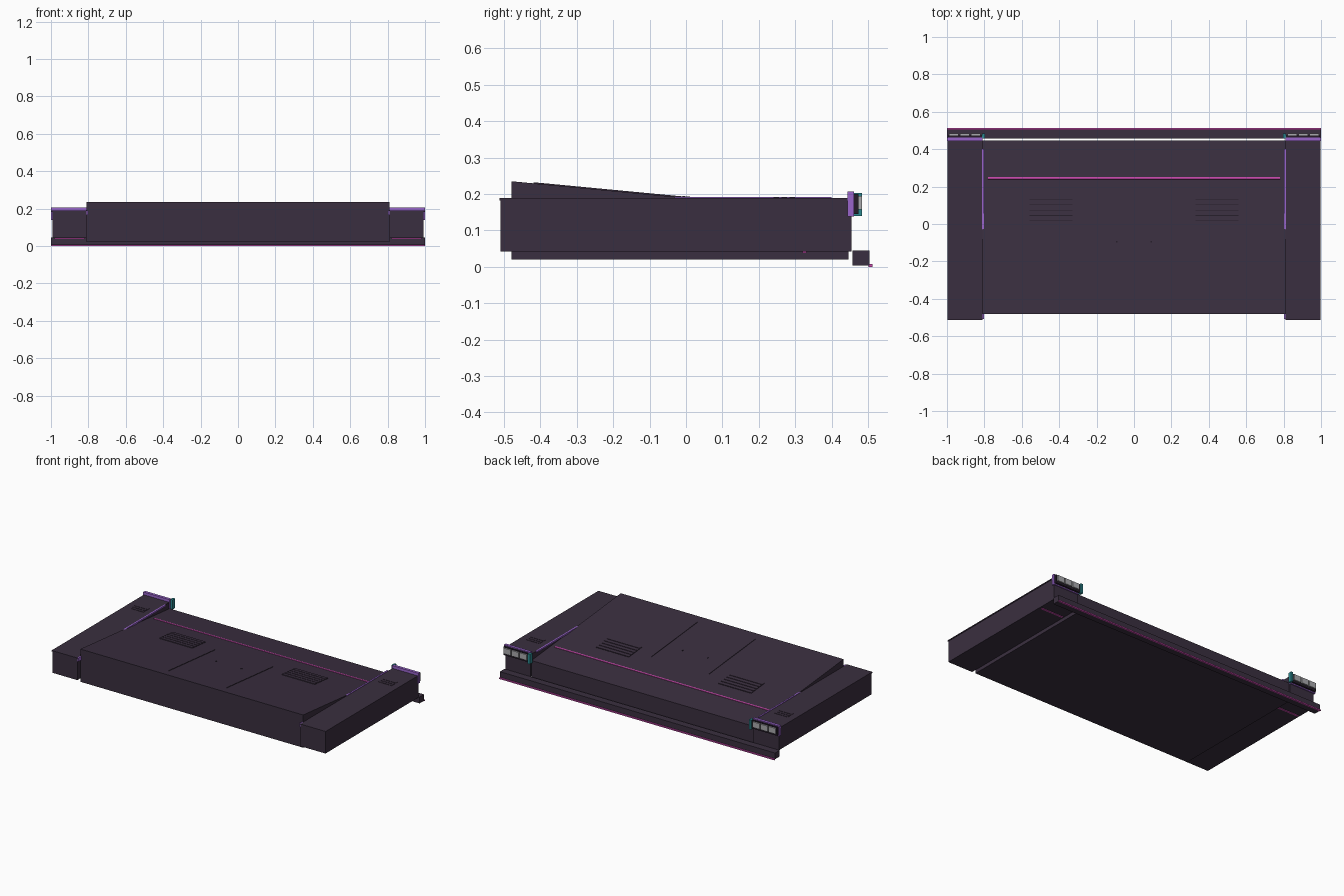
import bpy, bmesh, math
from mathutils import Matrix, Vector

cube = bpy.data.objects.get("Cube")
if cube:
    bpy.data.objects.remove(cube, do_unlink=True)


def material(name, rgb):
    m = bpy.data.materials.new(name)
    m.use_nodes = True
    m.diffuse_color = (*rgb, 1)
    m.node_tree.nodes["Principled BSDF"].inputs["Base Color"].default_value = (*rgb, 1)
    return m


PLUM = material("dark plum", (0.042, 0.028, 0.05))
SHADOW = material("vent shadow", (0.018, 0.012, 0.022))
PURPLE = material("purple trim", (0.32, 0.13, 0.6))
PINK = material("magenta line", (0.6, 0.07, 0.43))
TEAL = material("teal marker", (0.025, 0.25, 0.28))
LENS = material("grey lens", (0.4, 0.4, 0.42))


def finish(name, bm, mat):
    bmesh.ops.recalc_face_normals(bm, faces=bm.faces)
    mesh = bpy.data.meshes.new(name)
    bm.to_mesh(mesh)
    bm.free()
    mesh.materials.append(mat)
    obj = bpy.data.objects.new(name, mesh)
    bpy.context.collection.objects.link(obj)
    return obj


def box(name, mat, x, y, z, rot=None):
    """Box from (min, max) spans, optionally turned about its centre."""
    spans = (x, y, z)
    centre = Vector([(a + b) / 2 for a, b in spans])
    size = Vector([abs(b - a) for a, b in spans])
    bm = bmesh.new()
    bmesh.ops.create_cube(bm, size=1)
    bm.transform(Matrix.Translation(centre) @ (rot or Matrix()) @ Matrix.Diagonal((*size, 1)))
    return finish(name, bm, mat)


def pair(name, mat, x, y, z, maker=box):
    """Same part on both sides of the model."""
    maker("left_" + name, mat, x, y, z)
    maker("right_" + name, mat, (-x[1], -x[0]), y, z)


# Sloping centre deck
FRONT, BACK, HIGH, LOW = -0.48, 0.447, 0.235, 0.147
SLOPE = (LOW - HIGH) / (BACK - FRONT)
TILT = Matrix.Rotation(math.atan(SLOPE), 4, "X")


def deck_z(y):
    return HIGH + SLOPE * (y - FRONT)


def on_deck(name, mat, x, y, z):
    """Thin plate lying on the deck; z is the height span above its surface."""
    base = deck_z(sum(y) / 2)
    return box(name, mat, x, y, (base + z[0], base + z[1]), TILT)


bm = bmesh.new()
side = [(FRONT, 0.02), (BACK, 0.02), (BACK, LOW), (FRONT, HIGH)]
face = bm.faces.new([bm.verts.new((-0.81, y, z)) for y, z in side])
new = bmesh.ops.extrude_face_region(bm, geom=[face])["geom"]
bmesh.ops.translate(bm, vec=(1.62, 0, 0), verts=[v for v in new if isinstance(v, bmesh.types.BMVert)])
finish("centre_deck", bm, PLUM)

on_deck("deck_line", PINK, (-0.78, 0.78), (0.239, 0.25), (-0.002, 0.003))
pair("deck_seam", PLUM, (0.208, 0.212), (-0.42, 0.06), (-0.002, 0.003), on_deck)
pair("deck_bolt", SHADOW, (0.088, 0.096), (-0.098, -0.09), (-0.002, 0.003), on_deck)

# Louvred deck vents
pair("vent_bed", SHADOW, (0.33, 0.56), (-0.01, 0.13), (-0.002, 0.001), on_deck)
for i in range(5):
    y = -0.01 + i * 0.0286
    pair(f"vent_slat_{i + 1}", PLUM, (0.325, 0.565), (y, y + 0.0245), (-0.002, 0.004), on_deck)

# Side pods with a thin cap
pair("side_pod", PLUM, (0.811, 0.993), (-0.51, 0.455), (0.042, 0.182))
pair("pod_cap", PLUM, (0.811, 0.996), (-0.513, 0.455), (0.182, 0.189))
pair("pod_edge_trim", PURPLE, (0.803, 0.813), (-0.03, 0.4), (0.182, 0.192))
pair("pod_front_trim", PURPLE, (0.803, 0.811), (-0.508, -0.48), (0.165, 0.189))
pair("pod_under_line", PINK, (0.82, 0.98), (0.32, 0.331), (0.038, 0.043))
for i in range(3):
    y = 0.24 + i * 0.022
    pair(f"pod_vent_slat_{i + 1}", PLUM, (0.855, 0.95), (y, y + 0.016), (0.188, 0.191))

# Rear bumper
box("rear_bumper", PLUM, (-1, 1), (0.457, 0.504), (0.004, 0.045))
box("bumper_line", PINK, (-1, 1), (0.502, 0.512), (0, 0.008))

# Rear lamp clusters
pair("lamp_panel", PURPLE, (0.81, 1), (0.444, 0.462), (0.138, 0.207))
pair("lamp_housing", SHADOW, (0.812, 0.995), (0.462, 0.474), (0.145, 0.2))
pair("lamp_marker", TEAL, (0.797, 0.812), (0.458, 0.484), (0.14, 0.203))
for i in range(3):
    x = 0.822 + i * 0.058
    pair(f"lamp_lens_{i + 1}", LENS, (x, x + 0.05), (0.47, 0.483), (0.158, 0.195))
